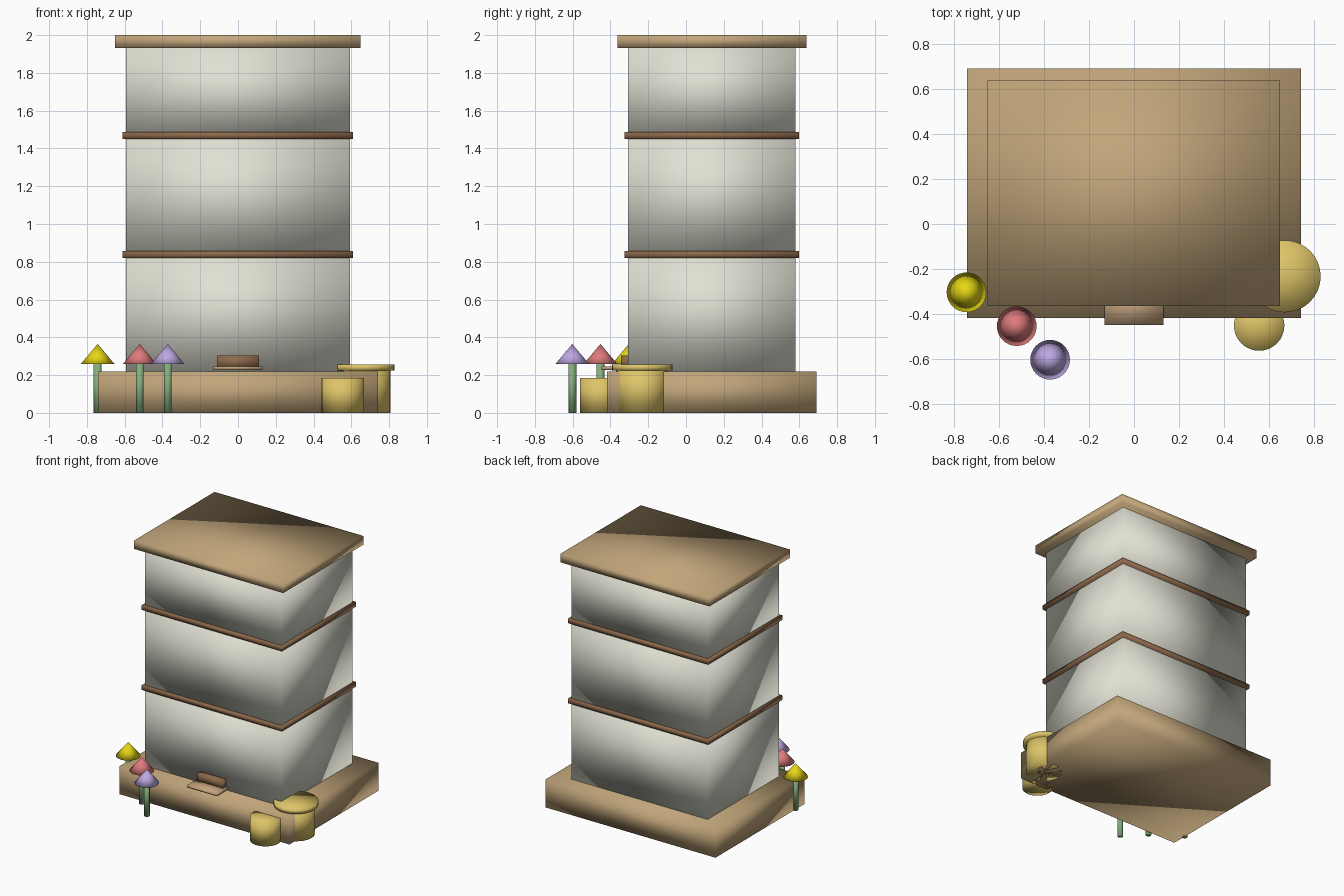
import bpy
import bmesh
from mathutils import Matrix, Vector

default = bpy.data.objects.get("Cube")
if default:
    bpy.data.objects.remove(default, do_unlink=True)


def material(name, *srgb):
    linear = [((c + 0.055) / 1.055) ** 2.4 for c in srgb] + [1]
    mat = bpy.data.materials.new(name)
    mat.use_nodes = True
    mat.diffuse_color = linear
    mat.node_tree.nodes["Principled BSDF"].inputs["Base Color"].default_value = linear
    return mat


TAN = material("tan wood", 0.76, 0.65, 0.48)
BROWN = material("brown wood", 0.55, 0.41, 0.29)
PALE = material("landing wood", 0.77, 0.64, 0.49)
WHITE = material("off white paint", 0.88, 0.88, 0.83)
HONEY = material("honey yellow", 0.87, 0.77, 0.41)
GREEN = material("stem green", 0.52, 0.68, 0.49)
LEMON = material("lemon yellow", 0.90, 0.84, 0.08)
PINK = material("coral pink", 0.87, 0.48, 0.49)
LILAC = material("lilac", 0.74, 0.66, 0.89)


def finish(name, bm, mat):
    """Turn a bmesh into a softly shaded object."""
    for face in bm.faces:
        face.smooth = True
    mesh = bpy.data.meshes.new(name)
    bm.to_mesh(mesh)
    bm.free()
    mesh.materials.append(mat)
    obj = bpy.data.objects.new(name, mesh)
    bpy.context.collection.objects.link(obj)
    return obj


def box(name, mat, x, y, z):
    """Box from (low, high) ranges along each axis."""
    size = Vector([hi - lo for lo, hi in (x, y, z)])
    centre = Vector([(hi + lo) / 2 for lo, hi in (x, y, z)])
    bm = bmesh.new()
    bmesh.ops.create_cube(bm, size=1, matrix=Matrix.Translation(centre) @ Matrix.Diagonal(size).to_4x4())
    return finish(name, bm, mat)


def round_part(name, mat, centre, z, r_low, r_high, sides=32, rings=0):
    """Cylinder or cone between two heights, with optional extra rings."""
    bm = bmesh.new()
    bmesh.ops.create_cone(
        bm, cap_ends=True, cap_tris=True, segments=sides,
        radius1=r_low, radius2=r_high, depth=z[1] - z[0],
        matrix=Matrix.Translation((*centre, sum(z) / 2)))
    bmesh.ops.remove_doubles(bm, verts=bm.verts, dist=0.0001)
    if rings:
        middle = (0, 0, sum(z) / 2)
        bmesh.ops.bisect_plane(bm, geom=bm.verts[:] + bm.edges[:] + bm.faces[:],
                               plane_co=middle, plane_no=(0, 0, 1))
    return finish(name, bm, mat)


# Base and roof
box("base", TAN, (-0.74, 0.74), (-0.417, 0.69), (0, 0.22))
box("roof", TAN, (-0.65, 0.648), (-0.363, 0.637), (1.933, 2))

# Stacked storeys
levels = (0.22, 0.838, 1.468, 1.935)
for i, (low, high) in enumerate(zip(levels, levels[1:])):
    box(f"storey_{i + 1}", WHITE, (-0.594, 0.592), (-0.308, 0.58), (low, high))

# Trim bands between storeys
for i, z in enumerate(levels[1:3]):
    box(f"trim_band_{i + 1}", BROWN, (-0.612, 0.61), (-0.325, 0.598), (z - 0.018, z + 0.018))

# Entrance block and landing board
box("entrance_block", BROWN, (-0.11, 0.11), (-0.345, -0.29), (0.235, 0.305))
box("landing_board", PALE, (-0.13, 0.13), (-0.448, -0.29), (0.228, 0.246))

# Honey pots by the corner
round_part("large_pot", HONEY, (0.672, -0.235), (0, 0.24), 0.135, 0.135)
round_part("large_pot_lid", HONEY, (0.668, -0.232), (0.224, 0.257), 0.16, 0.16)
round_part("small_pot", HONEY, (0.555, -0.45), (0, 0.185), 0.112, 0.112)

# Flowers with conical heads
flowers = {
    "yellow": (LEMON, (-0.743, -0.303)),
    "pink": (PINK, (-0.52, -0.453)),
    "lilac": (LILAC, (-0.372, -0.602)),
}
for label, (mat, centre) in flowers.items():
    round_part(f"{label}_flower_stem", GREEN, centre, (0, 0.27), 0.021, 0.021, 16)
    round_part(f"{label}_flower_head", mat, centre, (0.26, 0.365), 0.088, 0, 32, rings=1)
